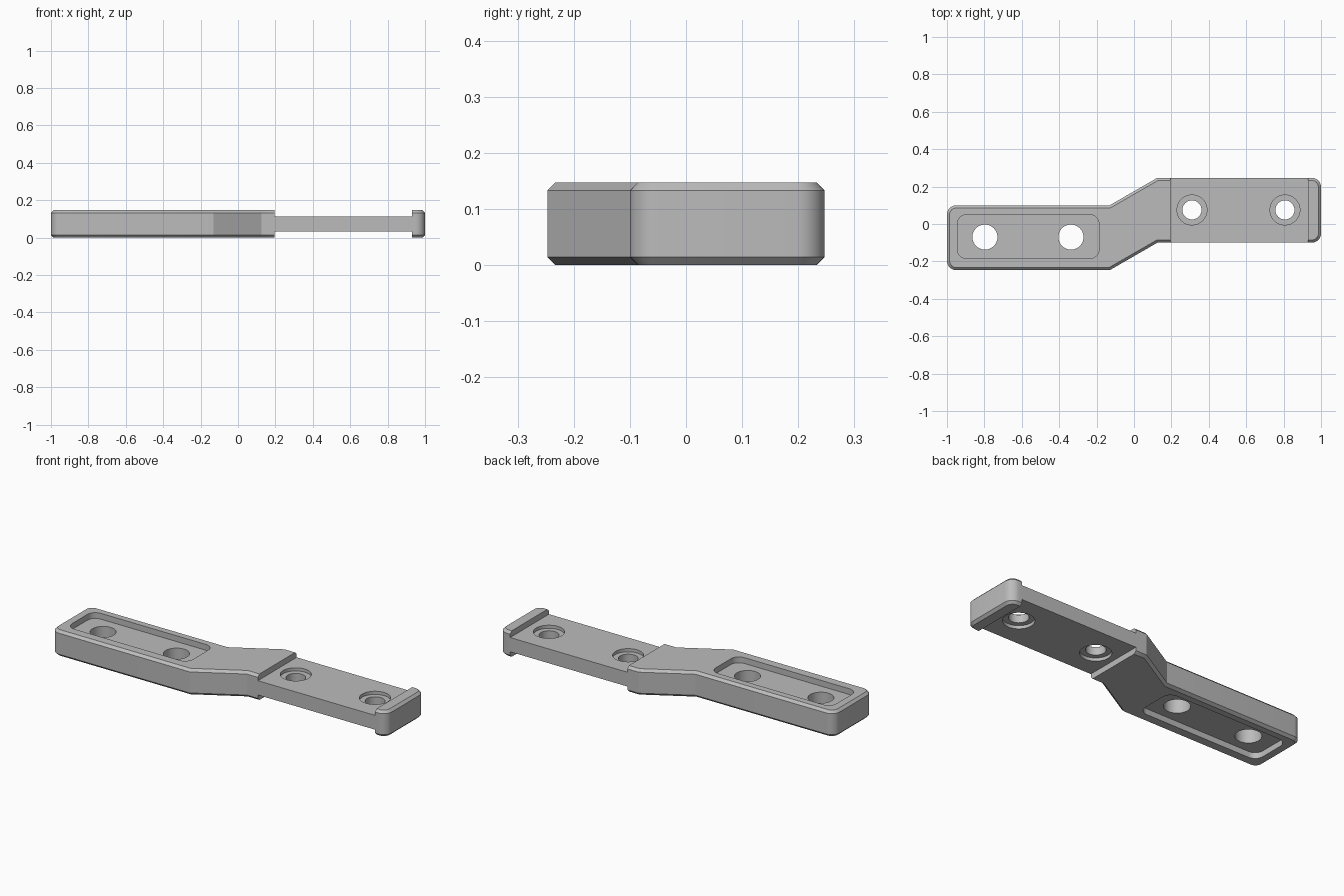
import bpy, bmesh, math
from mathutils import Vector

if "Cube" in bpy.data.objects:
    bpy.data.objects.remove(bpy.data.objects["Cube"], do_unlink=True)

HEIGHT = 0.147
STEP = 0.033      # depth of clamped recess on each face
POCKET = 0.033    # depth of the adjuster pocket on each face
CHAMFER = 0.014

grey = bpy.data.materials.new("satin_grey")
grey.use_nodes = True
grey.diffuse_color = (0.5, 0.5, 0.5, 1)
grey.node_tree.nodes["Principled BSDF"].inputs["Base Color"].default_value = (0.5, 0.5, 0.5, 1)


def rounded(points, segments=8):
    """Outline from (x, y, corner radius) points, counter-clockwise."""
    out = []
    for i, (x, y, r) in enumerate(points):
        p = Vector((x, y))
        if r == 0:
            out.append(p)
            continue
        a = (Vector(points[i - 1][:2]) - p).normalized()
        b = (Vector(points[(i + 1) % len(points)][:2]) - p).normalized()
        centre = p + (a + b) * r          # square corners only
        for s in range(segments + 1):
            t = s / segments * math.pi / 2
            out.append(centre - b * r * math.cos(t) - a * r * math.sin(t))
    return out


def rectangle(x0, x1, y0, y1, r):
    return rounded([(x0, y0, r), (x1, y0, r), (x1, y1, r), (x0, y1, r)])


def circle(x, y, r, n=48):
    return [Vector((x + r * math.cos(2 * math.pi * i / n),
                    y + r * math.sin(2 * math.pi * i / n))) for i in range(n)]


def prism(name, outline, z0, z1, chamfer=0):
    bm = bmesh.new()
    face = bm.faces.new([bm.verts.new((p.x, p.y, z0)) for p in outline])
    top = bmesh.ops.extrude_face_region(bm, geom=[face])["geom"]
    for v in top:
        if isinstance(v, bmesh.types.BMVert):
            v.co.z = z1
    bmesh.ops.recalc_face_normals(bm, faces=bm.faces)
    if chamfer:
        rims = [e for e in bm.edges if abs(e.verts[0].co.z - e.verts[1].co.z) < 1e-5]
        bmesh.ops.bevel(bm, geom=rims, offset=chamfer, segments=1, affect='EDGES')
    mesh = bpy.data.meshes.new(name)
    bm.to_mesh(mesh)
    bm.free()
    mesh.materials.append(grey)
    obj = bpy.data.objects.new(name, mesh)
    bpy.context.collection.objects.link(obj)
    return obj


# Cranked bar with rounded ends and chamfered rims
R = 0.05
bar = prism("offset_bracket", rounded([
    (-1, -0.247, R), (-0.13, -0.247, 0), (0.125, -0.1, 0), (1, -0.1, R),
    (1, 0.247, R), (0.125, 0.247, 0), (-0.13, 0.1, 0), (-1, 0.1, R)]),
    0, HEIGHT, CHAMFER)

cutters = []


def cut_both_faces(name, outline, depth):
    """Matching sunken area in the upper and lower face."""
    cutters.append(prism(name + "_upper", outline, HEIGHT - depth, HEIGHT + 0.1))
    cutters.append(prism(name + "_lower", outline, -0.1, depth))


# Adjuster pocket on the left arm, stepped-down seat on the right arm
cut_both_faces("pocket_cutter", rectangle(-0.945, -0.187, -0.185, 0.05, R), POCKET)
cut_both_faces("seat_cutter", rectangle(0.195, 0.93, -0.4, 0.4, 0), STEP)

# Plain holes in the pocket
for x in (-0.797, -0.337):
    cutters.append(prism("plain_hole_cutter", circle(x, -0.07, 0.067), -0.1, 0.3))

# Counterbored holes in the seat
for x in (0.31, 0.807):
    cutters.append(prism("bolt_hole_cutter", circle(x, 0.075, 0.051), -0.1, 0.3))
    cut_both_faces("counterbore_cutter", circle(x, 0.075, 0.08), STEP + 0.018)

# Carve everything, then drop the cutters
bpy.context.view_layer.objects.active = bar
for cutter in cutters:
    mod = bar.modifiers.new(cutter.name, 'BOOLEAN')
    mod.operation = 'DIFFERENCE'
    mod.solver = 'EXACT'
    mod.object = cutter
    bpy.ops.object.modifier_apply(modifier=mod.name)
for cutter in cutters:
    bpy.data.objects.remove(cutter, do_unlink=True)

# Smooth bores and corners, keep machined edges crisp
for o in bpy.context.selected_objects:
    o.select_set(False)
bar.select_set(True)
bpy.ops.object.shade_smooth_by_angle(angle=math.radians(25))
